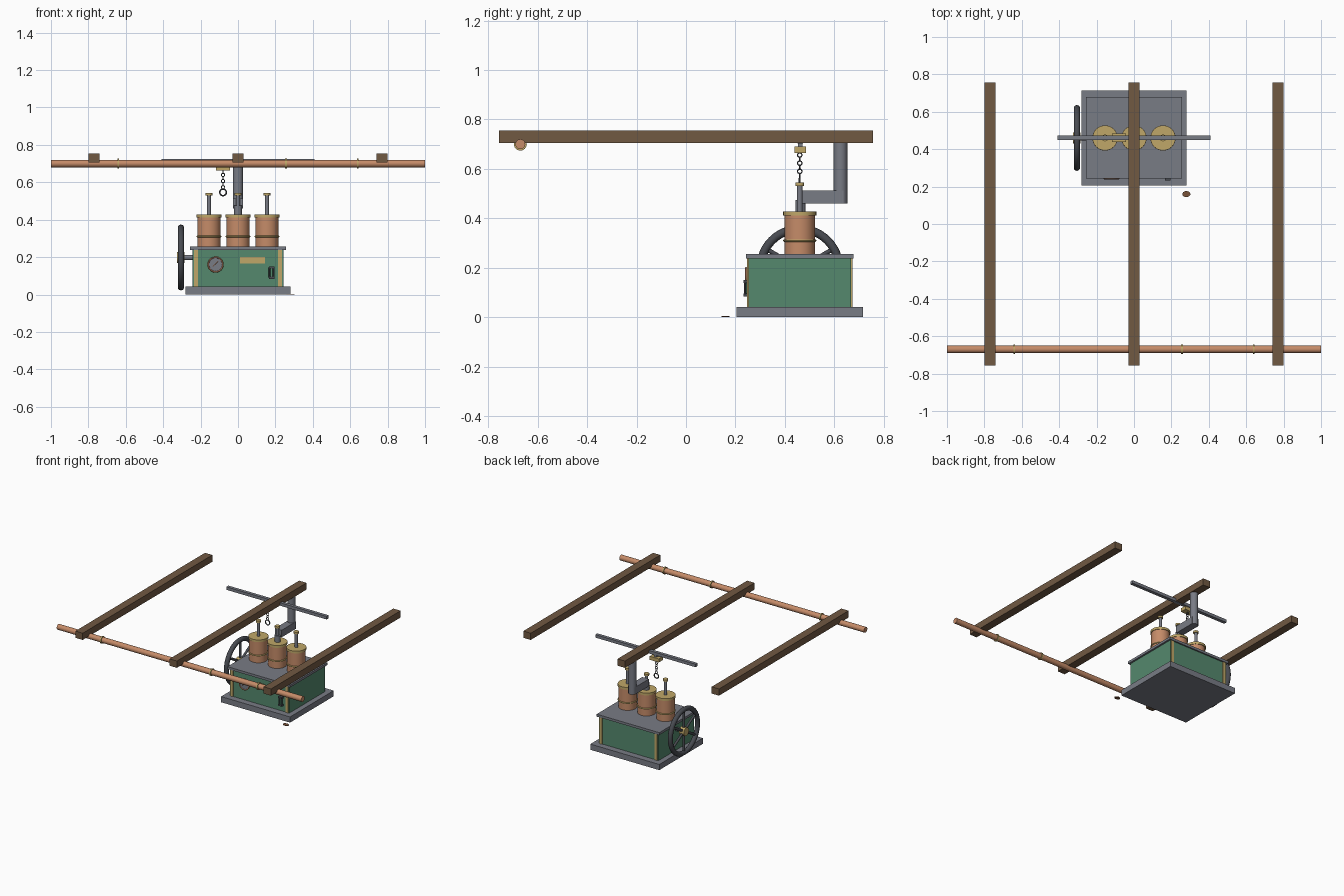
import bpy, math
from mathutils import Vector

if "Cube" in bpy.data.objects:
    bpy.data.objects.remove(bpy.data.objects["Cube"])


def mat(name, r, g, b):
    m = bpy.data.materials.new(name)
    m.diffuse_color = (r, g, b, 1)
    m.use_nodes = True
    m.node_tree.nodes["Principled BSDF"].inputs["Base Color"].default_value = m.diffuse_color
    return m


WOOD = mat("brown wood", .165, .10, .055)
COPPER = mat("copper", .56, .26, .14)
GREEN = mat("green paint", .09, .25, .155)
STEEL = mat("grey steel", .19, .20, .235)
BRASS = mat("brass", .53, .39, .14)
IRON = mat("dark iron", .065, .07, .082)
OIL = mat("dark copper puddle", .19, .085, .04)


def finish(name, m, smooth=False):
    o = bpy.context.object
    o.name = name
    o.data.materials.append(m)
    if smooth:
        bpy.ops.object.shade_smooth_by_angle(angle=math.radians(40))
    return o


def box(name, x0, x1, y0, y1, z0, z1, m):
    bpy.ops.mesh.primitive_cube_add(size=1, location=((x0+x1)/2, (y0+y1)/2, (z0+z1)/2))
    bpy.context.object.scale = (x1-x0, y1-y0, z1-z0)
    bpy.ops.object.transform_apply(location=False, rotation=False)
    return finish(name, m)


def rod(name, a, b, r, m, sides=24):
    a, b = Vector(a), Vector(b)
    d = b - a
    bpy.ops.mesh.primitive_cylinder_add(vertices=sides, radius=r, depth=d.length, location=(a+b)/2,
                                        rotation=d.to_track_quat('Z', 'Y').to_euler())
    return finish(name, m, sides > 8)


def ring(name, loc, R, r, m, rot=(0, 0, 0), seg=24, sides=8):
    bpy.ops.mesh.primitive_torus_add(major_radius=R, minor_radius=r, location=loc, rotation=rot,
                                     major_segments=seg, minor_segments=sides)
    return finish(name, m, True)


Q = math.pi / 2
CY = .46  # centre line of the engine

# Ceiling beams and the copper pipe beneath them
for x in (-.77, 0, .77):
    box("ceiling_beam", x-.03, x+.03, -.757, .757, .705, .755, WOOD)
rod("long_pipe", (-1, -.67, .70), (1, -.67, .70), .02, COPPER)
for x in (-.64, .256, .64):
    rod("pipe_collar", (x-.005, -.67, .70), (x+.005, -.67, .70), .026, BRASS)

# Engine body
box("base_plate", -.282, .282, .205, .715, 0, .042, STEEL)
box("engine_case", -.243, .243, .252, .668, .042, .24, GREEN)
box("top_plate", -.256, .256, .242, .678, .238, .256, STEEL)
for x in (-.225, .225):
    for y in (.251, .669):
        box("corner_strip", x-.011, x+.011, y-.004, y+.004, .042, .238, BRASS)

# Pump cylinders with caps, bands and piston rods
for x in (-.155, 0, .155):
    rod("pump_cylinder", (x, CY, .25), (x, CY, .415), .062, COPPER, 32)
    rod("cylinder_cap", (x, CY, .411), (x, CY, .428), .067, BRASS, 32)
    ring("cylinder_band", (x, CY, .31), .0625, .005, BRASS, seg=32)
    rod("piston_rod", (x, CY, .428), (x, CY, .53), .011, STEEL, 16)
    rod("rod_knob", (x, CY, .53), (x, CY, .544), .018, BRASS, 16)

# Outlet duct from the middle cylinder to the ceiling
rod("duct_stub", (0, .463, .428), (0, .463, .475), .021, STEEL, 16)
box("duct_arm", -.027, .027, .472, .638, .46, .513, STEEL)
rod("duct_post", (0, .625, .46), (0, .625, .705), .028, STEEL, 12)

# Flywheel with spokes, hub and axle
WX, WZ = -.305, .198
ring("flywheel_rim", (WX, CY, WZ), .159, .017, IRON, (0, Q, 0), 48, 12)
for k in range(6):
    a = math.radians(30 + 60*k)
    rod("flywheel_spoke", (WX, CY, WZ),
        (WX, CY + .157*math.cos(a), WZ + .157*math.sin(a)), .009, IRON, 10)
rod("flywheel_hub", (WX-.02, CY, WZ), (WX+.02, CY, WZ), .03, BRASS)
rod("axle", (WX+.01, CY, WZ), (-.24, CY, WZ), .014, STEEL)

# Front fittings: gauge, plate and vented box
rod("gauge_case", (-.12, .254, .16), (-.12, .243, .16), .04, STEEL, 32)
ring("gauge_rim", (-.12, .243, .16), .039, .004, COPPER, (Q, 0, 0), 32)
rod("gauge_needle", (-.135, .242, .15), (-.108, .242, .178), .002, COPPER, 8)
box("blank_plate", .01, .145, .246, .253, .165, .2, BRASS)
for z in (.09, .145):
    box("sight_glass_mount", .165, .195, .232, .253, z-.006, z+.006, IRON)
rod("sight_glass", (.18, .241, .09), (.18, .241, .145), .006, GREEN, 12)
for x in (.168, .192):
    rod("sight_glass_guard", (x, .238, .09), (x, .238, .145), .004, IRON, 8)

# Hoist rail, trolley, chain and ring
box("hoist_rail", -.41, .41, .45, .474, .703, .725, STEEL)
box("trolley_hanger", -.09, -.07, .452, .472, .688, .706, STEEL)
box("hoist_trolley", -.117, -.042, .438, .485, .664, .69, BRASS)
for i in range(6):
    ring("chain_link", (-.08, CY, .656 - i*.0165), .009, .0025, IRON,
         (Q, 0, 0) if i % 2 else (0, Q, 0), 14, 6)
ring("hoist_ring", (-.08, CY, .546), .0175, .004, IRON, (Q, 0, 0))

# Small puddle on the floor
p = rod("floor_puddle", (.28, .16, 0), (.28, .16, .004), .016, OIL)
p.scale.x = 1.35
